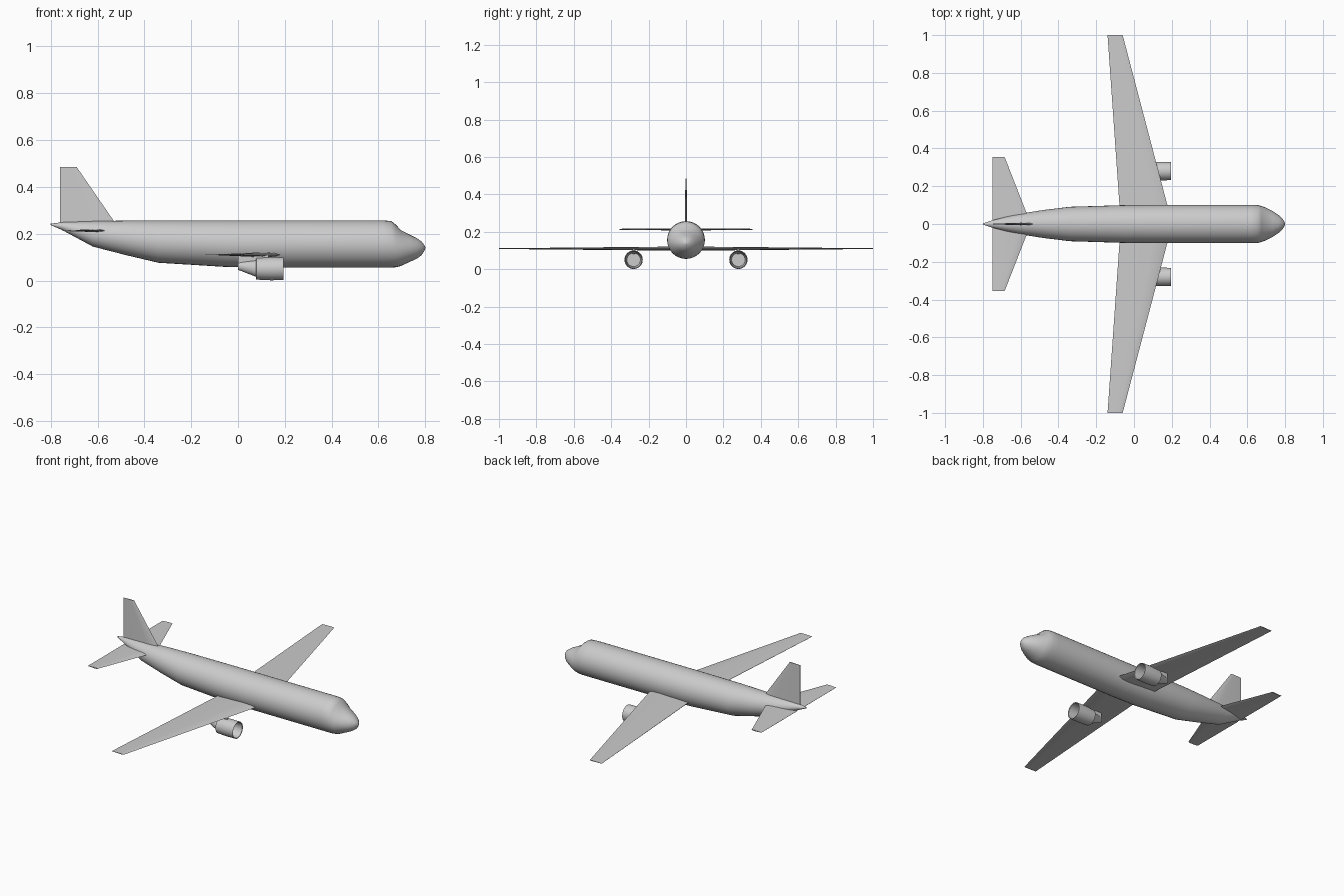
import bpy, bmesh, math

if "Cube" in bpy.data.objects:
    bpy.data.objects.remove(bpy.data.objects["Cube"])


def finish(name, bm, angle=35):
    bmesh.ops.recalc_face_normals(bm, faces=bm.faces)
    me = bpy.data.meshes.new(name)
    bm.to_mesh(me)
    bm.free()
    me.shade_smooth()
    me.set_sharp_from_angle(angle=math.radians(angle))
    ob = bpy.data.objects.new(name, me)
    bpy.context.collection.objects.link(ob)
    return ob


def loft(name, rings, cap=True, angle=35):
    """Skin a list of equal-length point rings."""
    bm = bmesh.new()
    loops = [[bm.verts.new(p) for p in r] for r in rings]
    n = len(rings[0])
    for a, b in zip(loops, loops[1:]):
        for i in range(n):
            j = (i + 1) % n
            bm.faces.new((a[i], a[j], b[j], b[i]))
    if cap:
        bm.faces.new(loops[0])
        bm.faces.new(loops[-1])
    return finish(name, bm, angle)


def ellipse(x, y, z0, z1, ry, n=32):
    zc, rz = (z0 + z1) / 2, (z1 - z0) / 2
    return [(x, y + ry * math.cos(2 * math.pi * i / n),
             zc + rz * math.sin(2 * math.pi * i / n)) for i in range(n)]


def foil(lead, trail, t):
    """Thin section as (x, offset): sharp edges, thickest near the front."""
    c = lead - trail
    return [(lead, 0), (lead - .1 * c, .38 * t), (lead - .3 * c, .5 * t), (trail, .05 * t),
            (trail, -.05 * t), (lead - .3 * c, -.5 * t), (lead - .1 * c, -.38 * t)]


# fuselage: x, bottom z, top z, half width
body = [(-.80, .237, .243, .003), (-.75, .215, .249, .020), (-.62, .145, .254, .052),
        (-.48, .109, .256, .074), (-.34, .076, .257, .091), (-.05, .058, .257, .100),
        (.10, .055, .257, .101), (.62, .055, .257, .101), (.655, .055, .254, .100),
        (.675, .057, .238, .095), (.695, .062, .216, .088), (.735, .080, .195, .068),
        (.765, .094, .180, .048), (.785, .109, .166, .030), (.797, .128, .150, .012),
        (.80, .137, .142, .003)]
loft("fuselage", [ellipse(x, 0, a, b, w) for x, a, b, w in body])

for side, s in (("left", 1), ("right", -1)):
    # wing: y, leading x, trailing x, mid z, thickness
    loft(side + "_wing", [[(x, s * y, z + o) for x, o in foil(le, te, t)] for y, le, te, z, t in
                          ((.03, .195, -.072, .11, .022), (1, -.06, -.14, .11, .004))], angle=30)
    # tailplane
    loft(side + "_tailplane", [[(x, s * y, .213 + o) for x, o in foil(le, te, t)] for y, le, te, t in
                               ((.01, -.55, -.75, .012), (.355, -.685, -.75, .006))], angle=30)
    # engine: intake duct, nacelle and tail cone in one skin
    y = s * .28
    rings = [ellipse(x, y, z0, z1, r) for x, z0, z1, r in
             ((.09, .014, .086, .036), (.193, .005, .095, .044), (.195, .002, .099, .048),
              (.14, .001, .100, .049), (.078, .004, .096, .046), (.077, .016, .086, .036),
              (.0, .046, .078, .008))]
    loft(side + "_engine", rings)
    # pylon joining engine to wing
    loft(side + "_pylon", [[(x, y - .006, z), (x, y + .006, z)] +
                           [(x, y + .006, t), (x, y - .006, t)] for x, z, t in
                           ((.0, .06, .108), (.08, .08, .11), (.13, .09, .108))])

# fin: z, leading x, trailing x, thickness
loft("tail_fin", [[(x, o, z) for x, o in foil(le, te, t)] for z, le, te, t in
                  ((.235, -.517, -.76, .014), (.486, -.69, -.76, .006))], angle=30)
